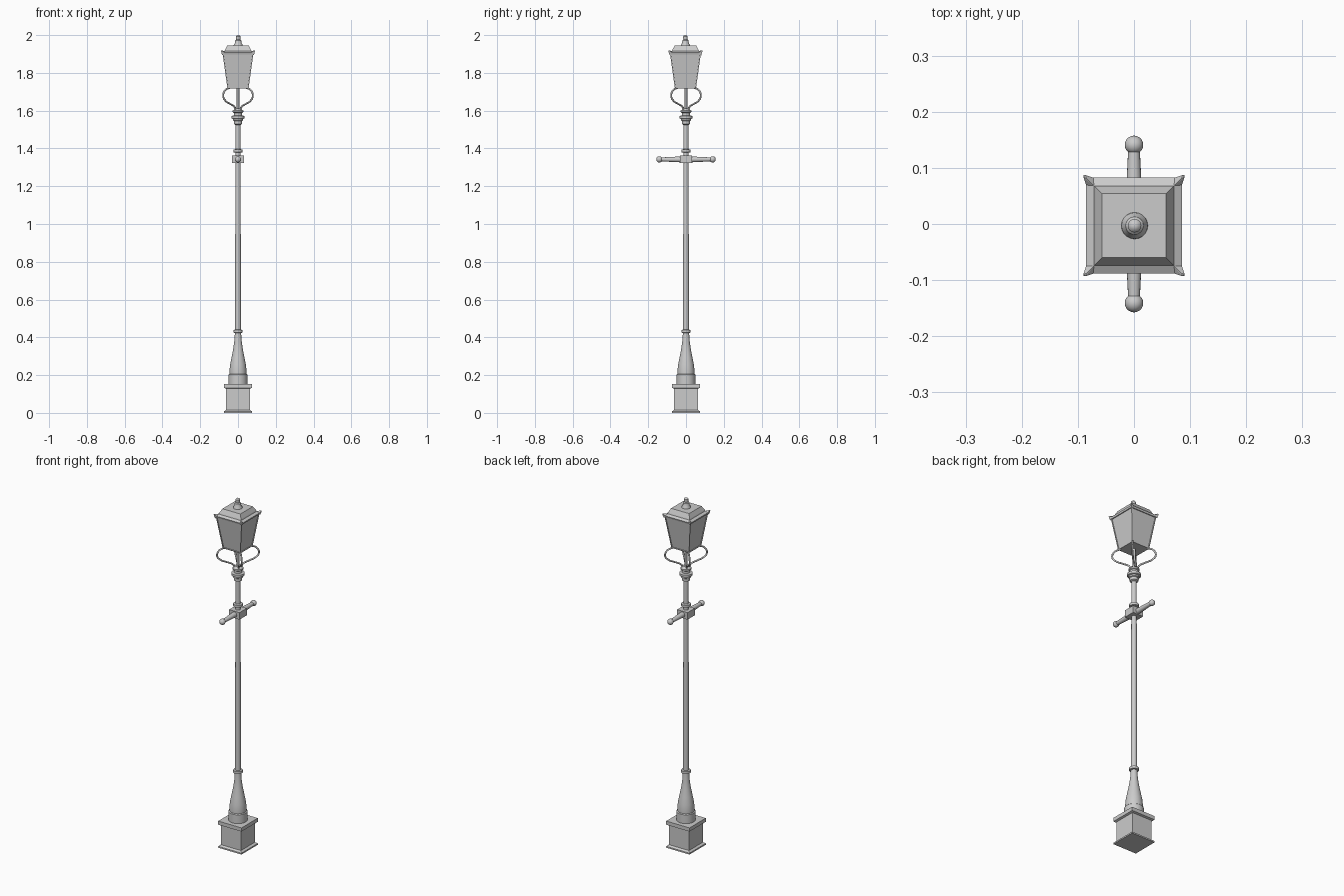
import bpy, bmesh, math
from mathutils import Vector

if "Cube" in bpy.data.objects:
    bpy.data.objects.remove(bpy.data.objects["Cube"])


def finish(name, bm, smooth=False):
    bmesh.ops.recalc_face_normals(bm, faces=bm.faces)
    me = bpy.data.meshes.new(name)
    bm.to_mesh(me)
    bm.free()
    ob = bpy.data.objects.new(name, me)
    bpy.context.collection.objects.link(ob)
    if smooth:
        bpy.ops.object.select_all(action='DESELECT')
        ob.select_set(True)
        bpy.context.view_layer.objects.active = ob
        bpy.ops.object.shade_smooth_by_angle(angle=math.radians(35))
    return ob


def stack(name, profile, sides=24, turn=0.0, scale=1.0, center=(0, 0), smooth=True):
    """Stacks rings of (radius, z) into a capped solid around the z axis."""
    bm = bmesh.new()
    rings = []
    for r, z in profile:
        angles = [turn + 2 * math.pi * i / sides for i in range(sides)]
        rings.append([bm.verts.new((center[0] + r * scale * math.cos(a),
                                    center[1] + r * scale * math.sin(a), z)) for a in angles])
    for lo, hi in zip(rings, rings[1:]):
        for i in range(sides):
            j = (i + 1) % sides
            bm.faces.new((lo[i], lo[j], hi[j], hi[i]))
    bm.faces.new(rings[0][::-1])
    bm.faces.new(rings[-1])
    return finish(name, bm, smooth)


def square(name, profile, center=(0, 0)):
    """Square stack; profile holds (half width, z)."""
    return stack(name, profile, 4, math.pi / 4, math.sqrt(2), center, False)


# Square plinth with foot and cap mouldings
square("plinth", [(.074, 0), (.074, .008), (.063, .016), (.063, .128),
                  (.074, .132), (.074, .153)])

# Bell-shaped pedestal
stack("pedestal", [(.050, .153), (.050, .203), (.045, .207), (.045, .225), (.042, .255),
                   (.034, .295), (.026, .335), (.020, .375), (.017, .415), (.016, .43)])

# Pole and its rings
stack("pole", [(.0155, .42), (.0135, 1.54)])
for name, z in (("lower_ring", .432), ("upper_ring", 1.387)):
    stack(name, [(.016, z - .009), (.025, z - .007), (.025, z + .007), (.016, z + .009)])
stack("pole_collar", [(.014, 1.525), (.022, 1.53), (.022, 1.545), (.027, 1.548), (.027, 1.556),
                      (.035, 1.559), (.035, 1.572), (.022, 1.575), (.022, 1.588),
                      (.028, 1.592), (.028, 1.600), (.020, 1.606), (.016, 1.612)])
stack("lantern_stem", [(.007, 1.60), (.007, 1.725)], 12)

# Ladder rest: square hub, tapered arms and ball ends
square("ladder_hub", [(.033, 1.322), (.033, 1.362)])
for side, label in ((1, "back"), (-1, "front")):
    arm = stack(label + "_ladder_arm", [(.016, .02), (.010, .14)], 16)
    arm.rotation_euler.x = -side * math.pi / 2
    arm.location.z = 1.342
    bm = bmesh.new()
    bmesh.ops.create_uvsphere(bm, u_segments=20, v_segments=12, radius=.0165)
    ball = finish(label + "_ladder_ball", bm, True)
    ball.location = (0, side * .141, 1.342)

# Four curved brackets running out to the lantern corners
LC = (0, -.003)
path = [(.012, 1.595), (.017, 1.618), (.040, 1.635), (.066, 1.652), (.078, 1.675),
        (.072, 1.703), (.058, 1.716), (.045, 1.719)]
for i, (sx, sy) in enumerate(((1, 1), (-1, 1), (-1, -1), (1, -1))):
    cu = bpy.data.curves.new("lantern_bracket", 'CURVE')
    cu.dimensions = '3D'
    cu.bevel_depth = .0048
    cu.bevel_resolution = 2
    cu.resolution_u = 5
    cu.use_fill_caps = True
    sp = cu.splines.new('BEZIER')
    sp.bezier_points.add(len(path) - 1)
    for p, (d, z) in zip(sp.bezier_points, path):
        p.co = (sx * d, sy * d, z)
        p.handle_left_type = p.handle_right_type = 'AUTO'
    ob = bpy.data.objects.new("lantern_bracket_%d" % (i + 1), cu)
    bpy.context.collection.objects.link(ob)

# Flared lantern body with recessed panes
body = square("lantern_body", [(.056, 1.718), (.082, 1.905)], LC)
bm = bmesh.new()
bm.from_mesh(body.data)
sides = [f for f in bm.faces if abs(f.normal.z) < .7]
bmesh.ops.inset_individual(bm, faces=sides, thickness=.006, depth=0)
bmesh.ops.inset_individual(bm, faces=sides, thickness=.0005, depth=-.004)
bm.to_mesh(body.data)
bm.free()

# Roof: sloped eave, raised tier, flat top
square("lantern_roof", [(.082, 1.898), (.0855, 1.908), (.071, 1.916), (.069, 1.922),
                        (.057, 1.945)], LC)

# Upturned horns on the roof corners
for i, (sx, sy) in enumerate(((1, 1), (-1, 1), (-1, -1), (1, -1))):
    bm = bmesh.new()
    for x, y, z in ((.066, .066, 1.914), (.084, .068, 1.905), (.068, .084, 1.905),
                    (.084, .084, 1.893), (.090, .086, 1.918), (.086, .090, 1.918),
                    (.090, .090, 1.914), (.085, .085, 1.919)):
        bm.verts.new(Vector((sx * x + LC[0], sy * y + LC[1], z)))
    bmesh.ops.convex_hull(bm, input=bm.verts)
    finish("roof_horn_%d" % (i + 1), bm)

# Finial
stack("finial", [(.024, 1.943), (.023, 1.950), (.018, 1.957), (.016, 1.972), (.011, 1.977),
                 (.012, 1.985), (.012, 1.993), (.008, 1.998), (.003, 2.0)], 20, center=(.001, -.003))
